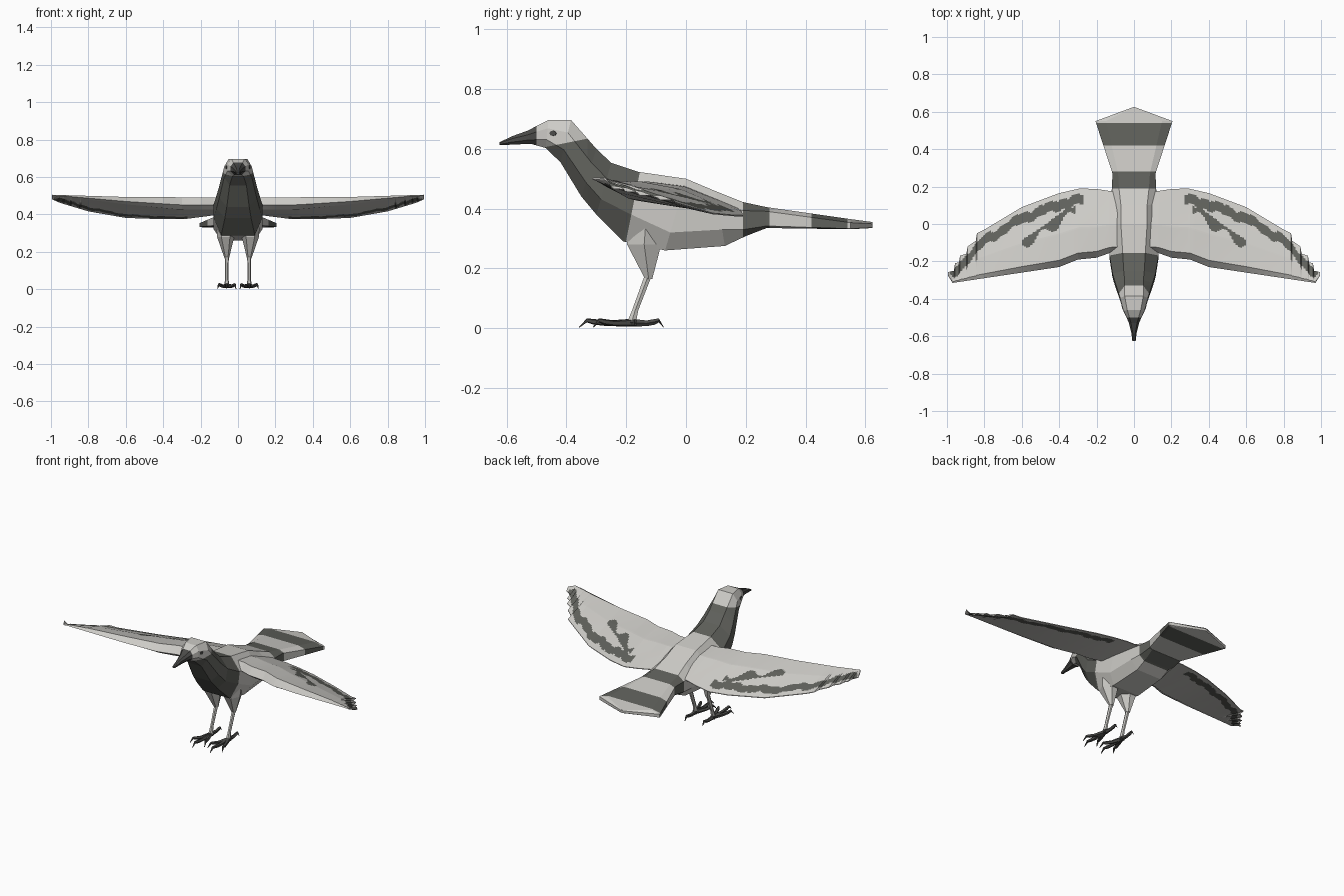
import bpy, bmesh, math
from mathutils import Vector

if "Cube" in bpy.data.objects:
    bpy.data.objects.remove(bpy.data.objects["Cube"])


def material(name, rgb):
    m = bpy.data.materials.new(name)
    m.diffuse_color = (*rgb, 1)
    m.use_nodes = True
    m.node_tree.nodes["Principled BSDF"].inputs["Base Color"].default_value = m.diffuse_color
    return m


LIGHT = material("pale grey", (0.61, 0.60, 0.57))
DARK = material("slate grey", (0.115, 0.118, 0.105))
CHAR = material("charcoal", (0.07, 0.07, 0.066))


def loft(name, rings, mats, rule=None, cuts=(), mirror=False):
    """Skin closed rings, cap the ends, slice along planes and colour by rule."""
    bm = bmesh.new()
    vs = [[bm.verts.new(p) for p in r] for r in rings]
    n = len(rings[0])
    for a, b in zip(vs, vs[1:]):
        for i in range(n):
            j = (i + 1) % n
            bm.faces.new((a[i], a[j], b[j], b[i]))
    bm.faces.new(vs[0])
    bm.faces.new(vs[-1])
    bmesh.ops.remove_doubles(bm, verts=bm.verts, dist=1e-5)
    for co, no in cuts:
        bmesh.ops.bisect_plane(bm, geom=bm.verts[:] + bm.edges[:] + bm.faces[:],
                               plane_co=co, plane_no=no)
    bmesh.ops.recalc_face_normals(bm, faces=bm.faces)
    if rule:
        for f in bm.faces:
            f.material_index = rule(f.calc_center_median(), f.normal)
    me = bpy.data.meshes.new(name)
    bm.to_mesh(me)
    bm.free()
    for m in mats:
        me.materials.append(m)
    ob = bpy.data.objects.new(name, me)
    bpy.context.collection.objects.link(ob)
    if mirror:
        mod = ob.modifiers.new("mirror", "MIRROR")
        mod.use_mirror_merge = False
    return ob


def interp(pts, x):
    if x <= pts[0][0]:
        return pts[0][1]
    for (x0, y0), (x1, y1) in zip(pts, pts[1:]):
        if x <= x1:
            return y0 + (y1 - y0) * (x - x0) / (x1 - x0)
    return pts[-1][1]


# Body: top y,z / bottom y,z / half widths top, middle, bottom / side heights
BODY = [
    (-.625, .622, -.625, .612, .004, .009, .004, .3, .7),
    (-.58, .643, -.585, .614, .007, .014, .007, .3, .7),
    (-.53, .661, -.52, .617, .016, .028, .014, .3, .7),
    (-.46, .697, -.47, .603, .036, .056, .030, .3, .7),
    (-.385, .697, -.42, .555, .050, .074, .045, .3, .7),
    (-.30, .60, -.35, .44, .050, .100, .060, .3, .7),
    (-.25, .553, -.30, .38, .055, .115, .070, .3, .7),
    (-.16, .523, -.21, .29, .060, .130, .090, .3, .6),
    (0, .50, -.07, .260, .070, .130, .090, .3, .75),
    (.10, .458, .13, .275, .070, .123, .085, .3, .7),
    (.19, .422, .20, .308, .080, .118, .085, .25, .8),
    (.27, .405, .27, .335, .085, .115, .095, .2, .9),
    (.55, .365, .55, .331, .150, .206, .190, .35, .95),
    (.625, .355, .625, .335, .002, .004, .003, .3, .9)]


def body_ring(ty, tz, by, bz, wt, wm, wb, t1, t2):
    half = [(wt, 0), (wm, t1), (wm, t2), (wb, 1)]
    pts = half + [(-w, t) for w, t in reversed(half)]
    return [(w, ty + (by - ty) * t, tz + (bz - tz) * t) for w, t in pts]


def breast_y(z):
    return -.175 + .2 * (z - .42)


def body_rule(c, n):
    if c.y < -.50:
        return 2
    if c.y < -.33 and c.z > .60 + .2 * (c.y + .5):
        return 0
    if c.y < breast_y(c.z) or .19 < c.y < .28 or .42 < c.y < .54:
        return 1
    return 0


cuts = [((0, y, 0), (0, 1, 0)) for y in (-.5, -.33, .19, .28, .42, .54)]
cuts += [((0, -.175, .42), (0, 1, -.2)), ((0, -.5, .60), (0, -.2, 1))]
loft("body_and_tail", [body_ring(*r) for r in BODY], (LIGHT, DARK, CHAR), body_rule, cuts)

# Wings: outlines in plan, edge heights, serrated feather tips
LEAD = [(.06, -.15), (.13, -.155), (.2, -.18), (.3, -.19), (.4, -.23), (.97, -.315), (.995, -.275)]
SMOOTH = [(.06, .175), (.12, .175), (.2, .187), (.29, .19), (.4, .165), (.6, .09), (.8, -.03),
          (.89, -.12), (.93, -.17), (.995, -.255)]
TRAIL = SMOOTH[:7] + [(.84, -.05), (.846, -.09), (.89, -.12), (.896, -.158), (.93, -.17),
                      (.936, -.205), (.957, -.21), (.963, -.25), (.995, -.257)]
LEAD_Z = [(.06, .49), (.6, .493), (.995, .505)]
TRAIL_Z = [(.06, .405), (.12, .40), (.29, .378), (.4, .378), (.6, .385), (.8, .42),
           (.85, .435), (.95, .465), (.995, .485)]
CHORD = 44


def wing_ring(x):
    yl, yt = interp(LEAD, x), interp(TRAIL, x)
    zl, zt = interp(LEAD_Z, x), interp(TRAIL_Z, x)
    k = max(.12, min(1, (1.02 - x) / .7))
    crest = 4 / CHORD
    top = [(0, zl - .04 * k), (crest, zl), (.45, zl + (zt - zl) * .4 + .02 * k), (1, zt)]
    low = [(0, zl - .04 * k), (crest, zl - .065 * k),
           (.45, zl - .065 * k + (zt - zl + .06 * k) * .4), (1, zt - .004)]
    vs = [i / CHORD for i in range(CHORD + 1)]
    return ([(x, yl + (yt - yl) * v, interp(top, v)) for v in vs] +
            [(x, yl + (yt - yl) * v, interp(low, v)) for v in reversed(vs[1:])])


def wing_rule(c, n):
    x, y = c.x, c.y
    d = interp(SMOOTH, x) - y
    wob = .008 * math.sin(37 * x) + .005 * math.sin(95 * x)
    if x > .27 and y > interp(LEAD, x) + .03 and .033 + wob < d < .088 + wob:
        return 1
    # broken streak across the upper coverts
    off = abs(y - (.085 - .66 * (x - .31)) + .012 * math.sin(48 * x))
    width = .024 + .014 * math.sin(45 * x + 1.5) - .05 * max(0, x - .45)
    if n.z > 0 and .31 < x < .6 and off < width:
        return 1
    return 0


xs = sorted({round(.06 + i * .011, 3) for i in range(85)} | {p[0] for p in TRAIL + LEAD})
loft("wings", [wing_ring(x) for x in xs if x <= .995], (LIGHT, DARK), wing_rule, mirror=True)


# Legs: feathered thigh running into a thin shank
def flat_ring(x, y, z, rx, ry, n=6):
    return [(x + rx * math.cos(math.tau * i / n), y + ry * math.sin(math.tau * i / n), z)
            for i in range(n)]


loft("thighs", [flat_ring(.066, -.135, .35, .05, .08), flat_ring(.066, -.14, .28, .046, .066),
                flat_ring(.06, -.125, .165, .012, .014)], (LIGHT,), mirror=True)
loft("shanks", [flat_ring(.06, -.125, .18, .011, .014), flat_ring(.06, -.17, .06, .009, .012),
                flat_ring(.06, -.182, .02, .013, .017)], (LIGHT,), mirror=True)


# Feet: three fanned front toes and one rear toe, each with a hooked claw
def toe(name, angle, length):
    d = Vector((math.sin(angle), -math.cos(angle), 0))
    side = Vector((d.y, -d.x, 0))
    base = Vector((.06, -.18, 0))
    prof = [(-.08, .019, .014), (.45, .016, .010), (.72, .021, .010),
            (.85, .026, .007), (1, .003, .002)]
    rings = []
    for t, z, r in prof:
        c = base + d * (length * t) + Vector((0, 0, z))
        rings.append([c + side * (r * math.cos(a)) + Vector((0, 0, r * math.sin(a)))
                      for a in (math.tau * i / 5 for i in range(5))])
    loft(name, rings, (CHAR,), mirror=True)


toe("middle_toes", 0, .178)
toe("outer_toes", .36, .14)
toe("inner_toes", -.36, .14)
toe("rear_toes", math.pi, .105)

# Eyes: thin plates on the sides of the head
n = Vector((.95, -.31, 0))
t = Vector((.31, .95, 0))
c = Vector((.0615, -.445, .652))
loft("eyes", [[c + n * h + t * (.012 * math.cos(a)) + Vector((0, 0, .009 * math.sin(a)))
               for a in (math.tau * i / 8 for i in range(8))] for h in (-.004, .003)],
     (CHAR,), mirror=True)
